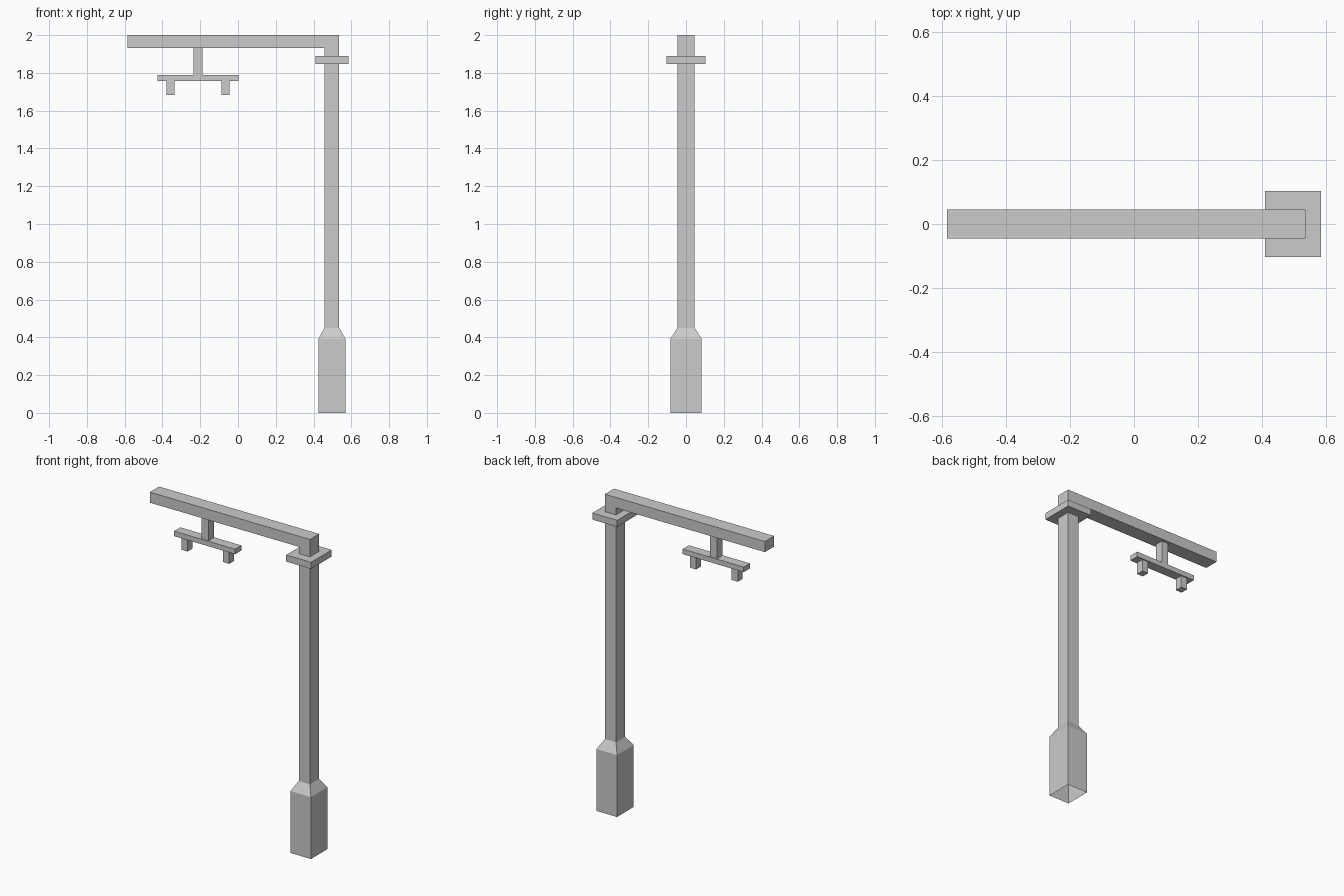
import bpy, bmesh

if "Cube" in bpy.data.objects:
    bpy.data.objects.remove(bpy.data.objects["Cube"])

POST_X = 0.497   # post centre line
HANG_X = -0.212  # hanger centre line


def make_object(name, bm):
    bmesh.ops.recalc_face_normals(bm, faces=bm.faces)
    mesh = bpy.data.meshes.new(name)
    bm.to_mesh(mesh)
    bm.free()
    obj = bpy.data.objects.new(name, mesh)
    bpy.context.collection.objects.link(obj)
    return obj


def box(name, cx, half_x, half_y, z0, z1):
    bm = bmesh.new()
    bmesh.ops.create_cube(bm, size=1)
    for v in bm.verts:
        v.co = (cx + 2 * v.co.x * half_x, 2 * v.co.y * half_y,
                z0 + (v.co.z + 0.5) * (z1 - z0))
    return make_object(name, bm)


# Flared footing: stacked rectangular sections, open underneath
bm = bmesh.new()
rings = []
for z, hx, hy in [(0, 0.072, 0.083), (0.392, 0.072, 0.083), (0.45, 0.039, 0.046)]:
    rings.append([bm.verts.new((POST_X + sx * hx, sy * hy, z))
                  for sx, sy in [(-1, -1), (1, -1), (1, 1), (-1, 1)]])
for low, high in zip(rings, rings[1:]):
    for i in range(4):
        j = (i + 1) % 4
        bm.faces.new((low[i], low[j], high[j], high[i]))
make_object("footing", bm)

# Post and arm: one L-shaped profile extruded in y, open where it meets the footing
profile = [(0.458, 0.45), (0.536, 0.45), (0.536, 2.0),
           (-0.585, 2.0), (-0.585, 1.933), (0.458, 1.933)]
bm = bmesh.new()
face = bm.faces.new([bm.verts.new((x, -0.046, z)) for x, z in profile])
ext = bmesh.ops.extrude_face_region(bm, geom=[face], use_keep_orig=True)
bmesh.ops.translate(bm, vec=(0, 0.092, 0),
                    verts=[v for v in ext["geom"] if isinstance(v, bmesh.types.BMVert)])
bm.normal_update()
joint = [f for f in bm.faces if all(v.co.z < 0.46 for v in f.verts)]
bmesh.ops.delete(bm, geom=joint, context='FACES_ONLY')
make_object("post_and_arm", bm)

# Collar around the top of the post
box("collar", POST_X, 0.087, 0.103, 1.848, 1.89)

# Hanger: stem, crossbar and two pegs
box("hanger_stem", HANG_X, 0.024, 0.027, 1.79, 1.933)
box("hanger_crossbar", HANG_X, 0.214, 0.031, 1.758, 1.79)
for side, label in [(-1, "left"), (1, "right")]:
    box("hanger_peg_" + label, HANG_X + side * 0.146, 0.0215, 0.024, 1.682, 1.758)
